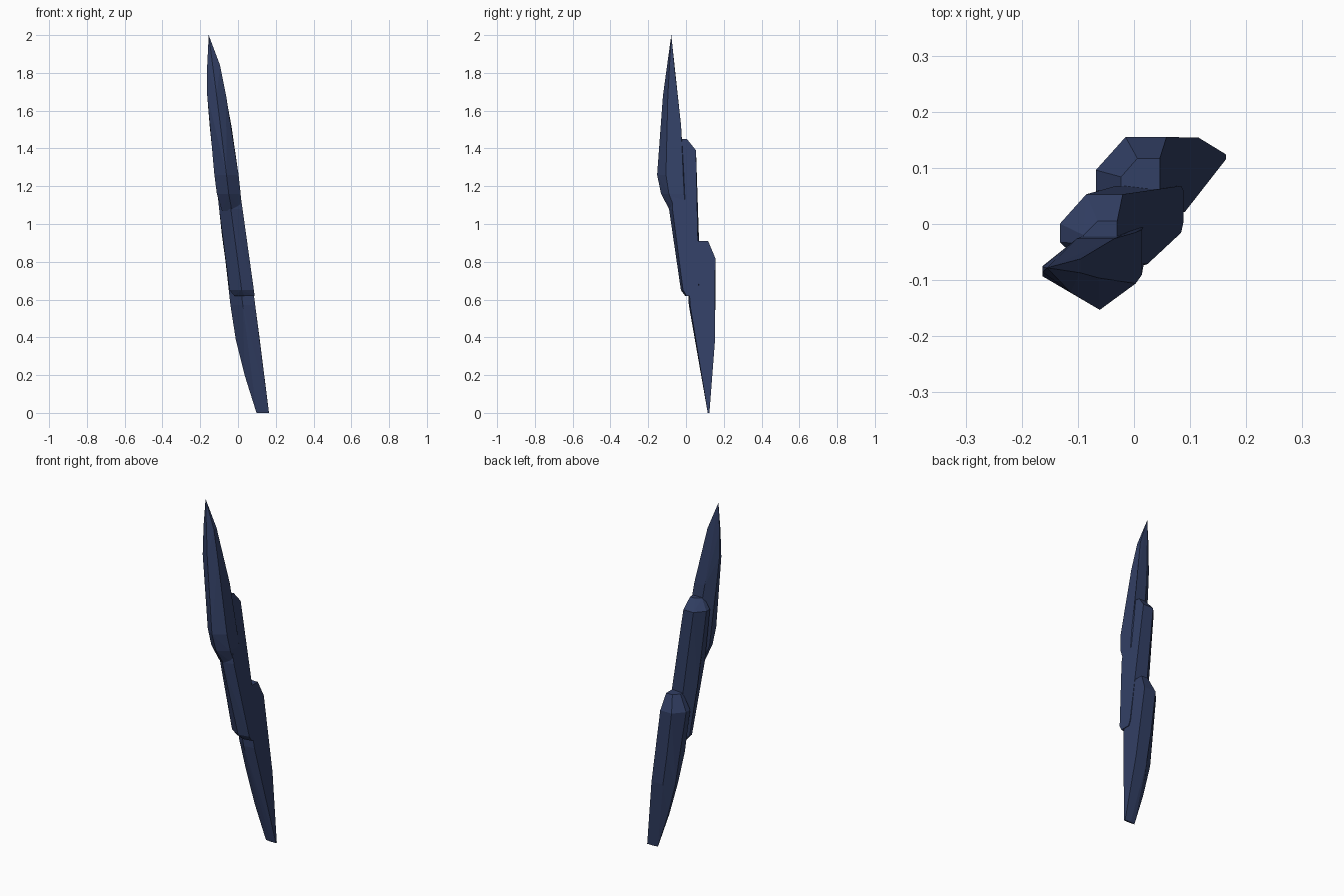
import bpy
import bmesh

cube = bpy.data.objects.get("Cube")
if cube:
    bpy.data.objects.remove(cube, do_unlink=True)

# Single dark blue stone colour
stone = bpy.data.materials.new("dark_blue_stone")
stone.use_nodes = True
colour = (0.032, 0.050, 0.128, 1.0)
stone.diffuse_color = colour
bsdf = next(n for n in stone.node_tree.nodes if n.type == "BSDF_PRINCIPLED")
bsdf.inputs["Base Color"].default_value = colour
bsdf.inputs["Roughness"].default_value = 0.8


def shard(name, rings, nose):
    """Faceted shard: convex skin over chamfered rings (z, left, right, front, back).
    nose is how far the front right corner is chamfered back."""
    bm = bmesh.new()
    for z, left, right, front, back in rings:
        w, d = right - left, back - front
        outline = [
            (right, front + nose * d),
            (right, back),
            (left + 0.42 * w, back),
            (left, back - 0.38 * d),
            (left, front + 0.38 * d),
            (left + 0.5 * w, front),
        ]
        for x, y in outline:
            bm.verts.new((x, y, z))
    bmesh.ops.remove_doubles(bm, verts=bm.verts[:], dist=0.001)
    hull = bmesh.ops.convex_hull(bm, input=bm.verts[:])
    spare = {g for g in hull["geom_interior"] + hull["geom_unused"]
             if isinstance(g, bmesh.types.BMVert)}
    bmesh.ops.delete(bm, geom=list(spare), context="VERTS")
    # Merge nearly flat triangles into broad facets
    bmesh.ops.dissolve_limit(bm, angle_limit=0.05, verts=bm.verts[:], edges=bm.edges[:])
    bmesh.ops.recalc_face_normals(bm, faces=bm.faces[:])
    mesh = bpy.data.meshes.new(name)
    bm.to_mesh(mesh)
    bm.free()
    mesh.materials.append(stone)
    obj = bpy.data.objects.new(name, mesh)
    bpy.context.collection.objects.link(obj)
    return obj


# Pointed upper shard
shard("upper_shard", [
    (2.00, -0.155, -0.155, -0.078, -0.078),
    (1.84, -0.163, -0.095, -0.100, -0.062),
    (1.68, -0.163, -0.063, -0.122, -0.046),
    (1.52, -0.150, -0.035, -0.135, -0.026),
    (1.26, -0.125, 0.003, -0.153, -0.015),
    (1.16, -0.112, 0.014, -0.132, -0.010),
    (1.07, -0.085, 0.020, -0.085, 0.000),
], nose=0.34)

# Blunt middle shard
shard("middle_shard", [
    (1.45, -0.090, -0.030, -0.060, 0.005),
    (1.39, -0.132, -0.020, -0.085, 0.053),
    (1.08, -0.100, 0.024, -0.090, 0.064),
    (0.94, -0.085, 0.042, -0.068, 0.068),
    (0.65, -0.045, 0.084, -0.027, 0.068),
    (0.62, -0.020, 0.088, -0.005, 0.060),
], nose=0.12)

# Lower shard tapering to the foot
shard("lower_shard", [
    (0.91, -0.023, 0.046, 0.030, 0.117),
    (0.82, -0.068, 0.058, 0.000, 0.155),
    (0.57, -0.040, 0.091, 0.015, 0.155),
    (0.39, -0.012, 0.115, 0.053, 0.154),
    (0.20, 0.035, 0.140, 0.083, 0.138),
    (0.00, 0.098, 0.164, 0.115, 0.124),
], nose=0.05)
